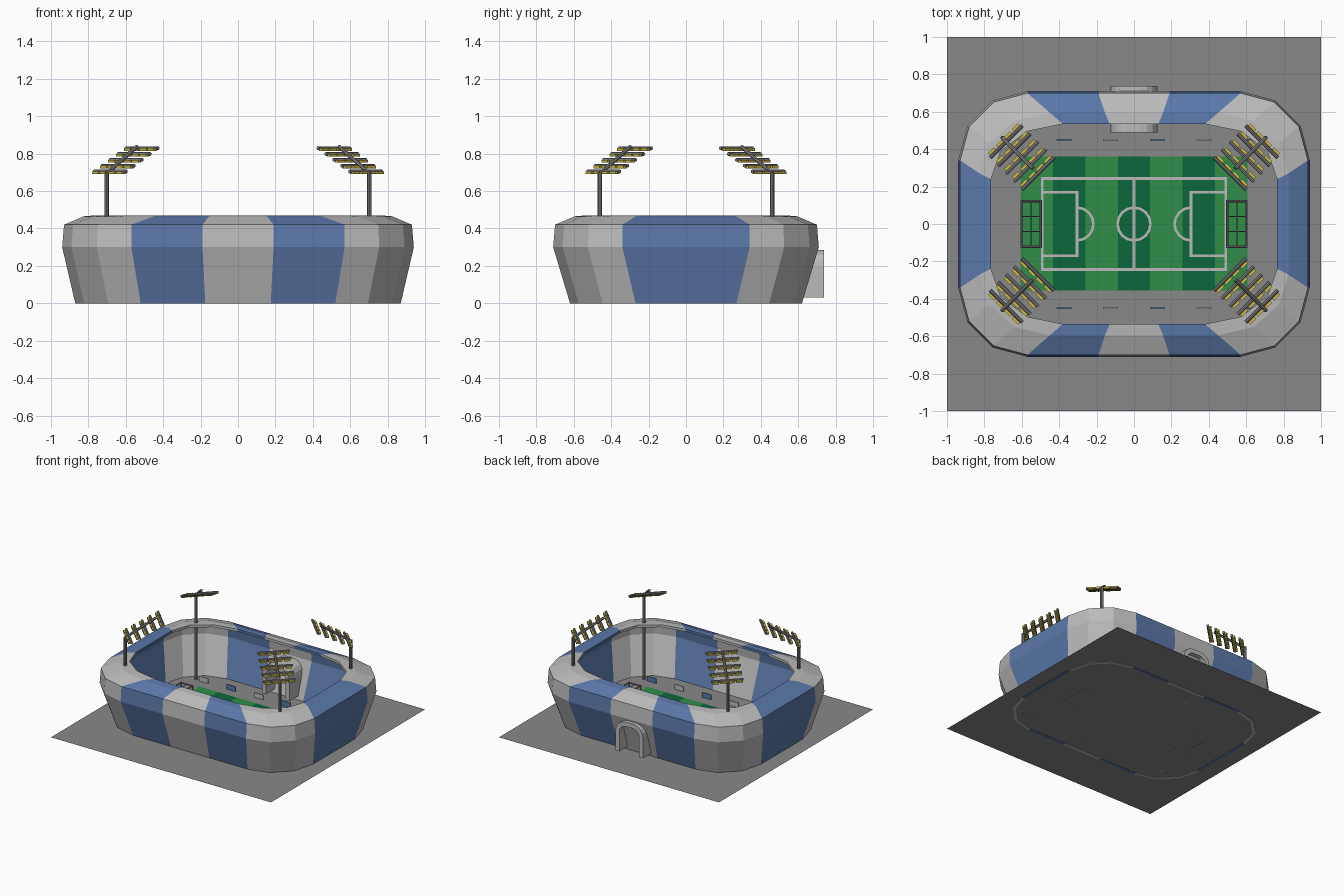
import bpy, bmesh, math
from mathutils import Vector, Matrix

if "Cube" in bpy.data.objects:
    bpy.data.objects.remove(bpy.data.objects["Cube"])


def mat(name, rgb):
    m = bpy.data.materials.new(name)
    m.diffuse_color = (*rgb, 1)
    m.use_nodes = True
    m.node_tree.nodes["Principled BSDF"].inputs["Base Color"].default_value = m.diffuse_color
    return m


WHITE = mat("pale_grey", (0.50, 0.50, 0.50))
BLUE = mat("blue", (0.105, 0.19, 0.40))
GROUND = mat("ground_grey", (0.25, 0.25, 0.25))
LIGHT = mat("light_green", (0.03, 0.27, 0.065))
DARK = mat("dark_green", (0.004, 0.135, 0.045))
METAL = mat("metal_grey", (0.22, 0.22, 0.22))
YELLOW = mat("lamp_yellow", (0.62, 0.50, 0.06))


def finish(name, bm, mats, recalc=True):
    if recalc:
        bmesh.ops.recalc_face_normals(bm, faces=bm.faces)
    me = bpy.data.meshes.new(name)
    bm.to_mesh(me)
    bm.free()
    for m in mats:
        me.materials.append(m)
    ob = bpy.data.objects.new(name, me)
    bpy.context.collection.objects.link(ob)
    return ob


def box(bm, c, s, rot=0.0, mi=0):
    M = Matrix.Translation(c) @ Matrix.Rotation(rot, 4, 'Z') @ Matrix.Diagonal((*s, 1))
    r = bmesh.ops.create_cube(bm, size=1, matrix=M)
    for f in {f for v in r['verts'] for f in v.link_faces}:
        f.material_index = mi


def rod(bm, a, b, r, sides=8):
    a, b = Vector(a), Vector(b)
    d = b - a
    M = Matrix.Translation((a + b) / 2) @ d.to_track_quat('Z', 'Y').to_matrix().to_4x4()
    bmesh.ops.create_cone(bm, cap_ends=True, segments=sides, radius1=r, radius2=r,
                          depth=d.length, matrix=M)


def quad(bm, pts, z, mi=0):
    f = bm.faces.new([bm.verts.new((x, y, z)) for x, y in pts])
    f.material_index = mi
    if f.normal.z < 0 or (f.normal_update() or f.normal.z < 0):
        f.normal_flip()


def rect(bm, x0, x1, y0, y1, z, mi=0):
    quad(bm, [(x0, y0), (x1, y0), (x1, y1), (x0, y1)], z, mi)


# ground slab
bm = bmesh.new()
rect(bm, -1, 1, -1, 1, 0.002)
finish("ground", bm, [GROUND], False)

# stadium shell: rounded-rectangle levels (centre x, centre y, radius x, radius y, panel x, z)
outer = [(0.52, 0.27, 0.35, 0.35, 0.175, 0), (0.57, 0.34, 0.37, 0.37, 0.19, 0.30),
         (0.57, 0.34, 0.36, 0.36, 0.19, 0.42), (0.45, 0.27, 0.375, 0.325, 0.155, 0.465),
         (0.38, 0.24, 0.385, 0.295, 0.13, 0.47)]
T = 0.025
inner = []
for i, (cx, cy, rx, ry, mx, z) in enumerate(outer):
    t = T if i < 3 else 0
    inner.append((cx, cy, rx - t, ry - t, mx, z - (0, 0, 0.012, 0.02, 0.02)[i]))
levels = outer + inner[::-1]


def ring(cx, cy, rx, ry, mx, z):
    pts = []
    for q in range(4):
        sx = 1 if q in (0, 3) else -1
        sy = 1 if q < 2 else -1
        for k in range(4):
            a = math.radians(90 * q + 30 * k)
            pts.append((sx * cx + rx * math.cos(a), sy * cy + ry * math.sin(a), z))
        if q in (0, 2):
            pts += [(s * mx, sy * (cy + ry), z) for s in (sx, -sx)]
    return pts


bm = bmesh.new()
rows = [[bm.verts.new(p) for p in ring(*lv)] for lv in levels]
n = len(rows[0])
for i in range(len(rows)):
    a, b = rows[i], rows[(i + 1) % len(rows)]
    for j in range(n):
        k = (j + 1) % n
        f = bm.faces.new((a[j], a[k], b[k], b[j]))
        f.material_index = 1 if j % 10 in (3, 5, 9) else 0
finish("stadium_shell", bm, [WHITE, BLUE])

# striped pitch
bm = bmesh.new()
w = 1.215 / 7
for i in range(7):
    x = -0.6075 + i * w
    rect(bm, x, x + w, -0.355, 0.36, 0.006, i % 2)
finish("pitch", bm, [LIGHT, DARK], False)

# pitch markings
bm = bmesh.new()
Z, H = 0.010, 0.007


def line(x0, y0, x1, y1):
    rect(bm, min(x0, x1) - H, max(x0, x1) + H, min(y0, y1) - H, max(y0, y1) + H, Z)


def arc(cx, a0, a1, steps, r=0.088):
    for i in range(steps):
        p = []
        for rad, k in ((r - H, i), (r + H, i), (r + H, i + 1), (r - H, i + 1)):
            a = math.radians(a0 + (a1 - a0) * k / steps)
            p.append((cx + rad * math.cos(a), rad * math.sin(a)))
        quad(bm, p, Z + 0.0005)


for s in (-1, 1):
    line(-0.49, s * 0.243, 0.49, s * 0.243)
    line(s * 0.49, -0.243, s * 0.49, 0.243)
    line(s * 0.305, -0.17, s * 0.305, 0.17)
    for t in (-1, 1):
        line(s * 0.305, t * 0.17, s * 0.49, t * 0.17)
line(0, -0.243, 0, 0.243)
arc(0, 0, 360, 16)
arc(-0.305, -90, 90, 8)
arc(0.305, 90, 270, 8)
finish("pitch_markings", bm, [WHITE], False)

# goals with sparse nets
for s, side in ((-1, "left"), (1, "right")):
    bm = bmesh.new()
    f, b, h, r = s * 0.498, s * 0.602, 0.13, 0.006
    for y in (-0.122, 0.122):
        rod(bm, (f, y, 0), (f, y, h), r)
        rod(bm, (b, y, 0), (b, y, h), r)
        rod(bm, (f, y, h), (b, y, h), r)
    for x in (f, b):
        rod(bm, (x, -0.128, h), (x, 0.128, h), r)
    rod(bm, (b, -0.122, 0.006), (b, 0.122, 0.006), r)
    finish(side + "_goal_frame", bm, [METAL])
    bm = bmesh.new()
    for y in (-0.04, 0.04):
        rod(bm, (f, y, h), (b, y, h), 0.003, 4)
        rod(bm, (b, y, 0), (b, y, h), 0.003, 4)
    rod(bm, (s * 0.55, -0.122, h), (s * 0.55, 0.122, h), 0.003, 4)
    rod(bm, (b, -0.122, h / 2), (b, 0.122, h / 2), 0.003, 4)
    finish(side + "_goal_net", bm, [METAL])

# boards beside the pitch
bm = bmesh.new()
for s in (-1, 1):
    for i in range(6):
        box(bm, (-0.625 + 0.25 * i, s * 0.45, 0.022), (0.08, 0.008, 0.04), 0, i % 2)
finish("side_boards", bm, [WHITE, BLUE])


# entrance arch through the back wall
def arch_profile(hw, top, r):
    pts = [(hw, 0.03)]
    for c, a0 in ((1, 0), (-1, 90)):
        for k in range(5):
            a = math.radians(a0 + 22.5 * k)
            pts.append((c * (hw - r) + r * math.cos(a), top - r + r * math.sin(a)))
    return pts + [(-hw, 0.03)]


bm = bmesh.new()
po, pi = arch_profile(0.125, 0.285, 0.09), arch_profile(0.09, 0.25, 0.06)
loops = [[bm.verts.new((x, y, z)) for x, z in p] for p, y in
         ((po, 0.49), (po, 0.737), (pi, 0.737), (pi, 0.49))]
for i in range(4):
    a, b = loops[i], loops[(i + 1) % 4]
    for j in range(len(a) - 1):
        bm.faces.new((a[j], a[j + 1], b[j + 1], b[j]))
for e in (0, -1):
    bm.faces.new([lp[e] for lp in loops])
finish("entrance_arch", bm, [WHITE])

# four floodlights: pole, leaning arm, five rows of lamps
for sx in (-1, 1):
    for sy in (-1, 1):
        name = ("front" if sy < 0 else "back") + ("_left" if sx < 0 else "_right")
        tang = Vector((sx, -sy, 0)).normalized()
        out = Vector((sx, sy, 0)).normalized()
        rot = math.atan2(tang.y, tang.x)
        base = Vector((sx * 0.703, sy * 0.46, 0))
        top = base + Vector((0, 0, 0.70))
        bm = bmesh.new()
        rod(bm, base, top, 0.012)
        rod(bm, top - Vector((0, 0, 0.006)), (sx * 0.54, sy * 0.297, 0.838), 0.011)
        lamps = bmesh.new()
        for i in range(5):
            c = Vector((sx * (0.683 - 0.0425 * i), sy * (0.44 - 0.0425 * i), 0.705 + 0.031 * i))
            rod(bm, c - tang * 0.122, c + tang * 0.122, 0.010)
            for k in range(4):
                p = c + tang * (-0.09 + 0.06 * k) + out * 0.012 - Vector((0, 0, 0.007))
                box(lamps, p, (0.046, 0.026, 0.014), rot)
        finish(name + "_floodlight_frame", bm, [METAL])
        finish(name + "_floodlight_lamps", lamps, [YELLOW])
